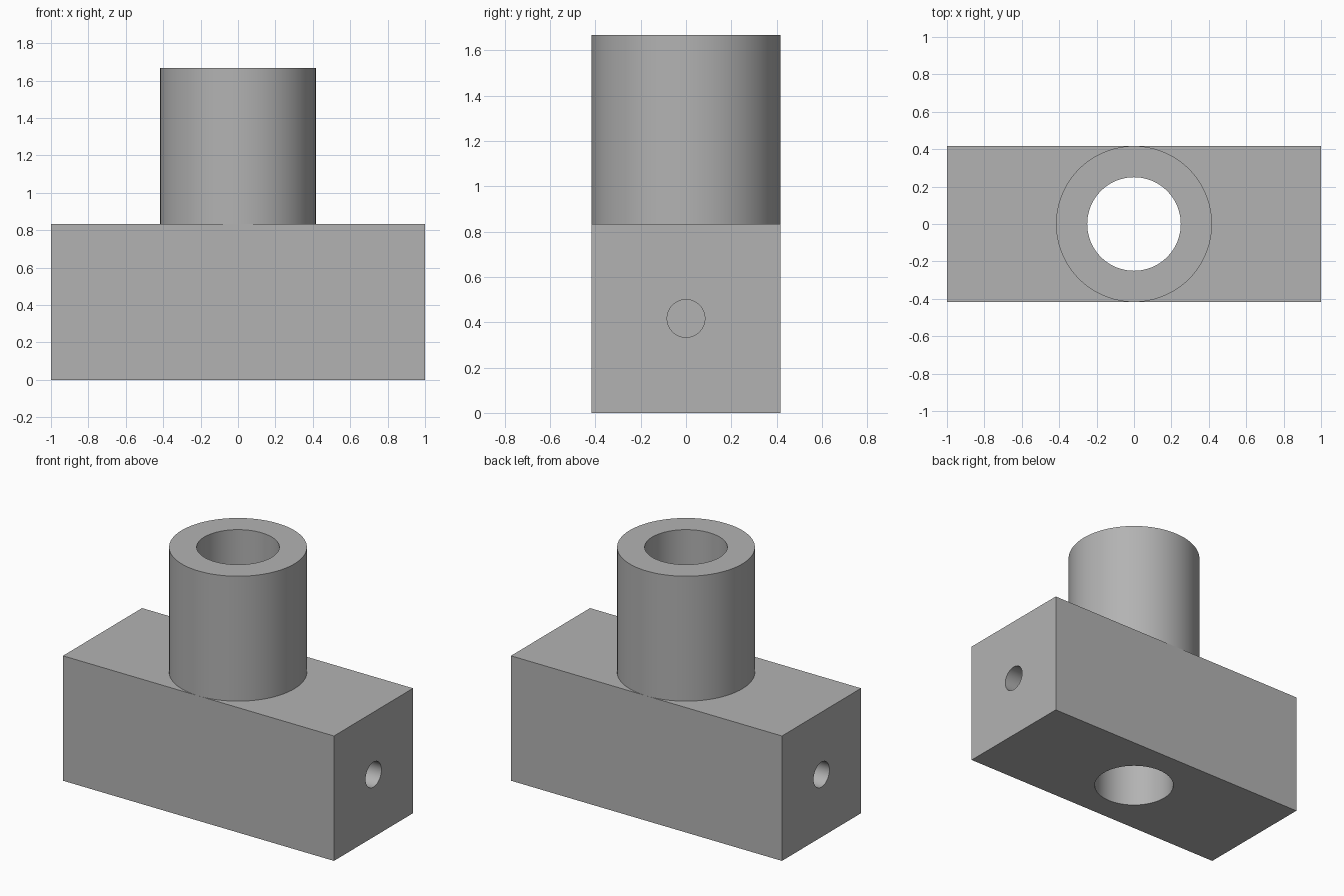
import bpy, bmesh, math
from mathutils import Matrix

cube = bpy.data.objects.get("Cube")
if cube:
    bpy.data.objects.remove(cube, do_unlink=True)

UNIT = 1 / 12            # the long side is 24 units
SIDE = 10 * UNIT         # block depth and height
OUTER, BORE, PIN = 5 * UNIT, 3 * UNIT, UNIT
PIN_DEPTH = 5 * UNIT
SEGMENTS = 96

grey = bpy.data.materials.new("plain grey")
grey.use_nodes = True
color = (0.45, 0.45, 0.45, 1)
grey.diffuse_color = color
grey.node_tree.nodes["Principled BSDF"].inputs["Base Color"].default_value = color


def add_object(name, bm):
    mesh = bpy.data.meshes.new(name)
    bmesh.ops.recalc_face_normals(bm, faces=bm.faces)
    bm.to_mesh(mesh)
    bm.free()
    mesh.materials.append(grey)
    obj = bpy.data.objects.new(name, mesh)
    bpy.context.collection.objects.link(obj)
    return obj


def cylinder(name, radius, depth, matrix):
    bm = bmesh.new()
    bmesh.ops.create_cone(bm, cap_ends=True, segments=SEGMENTS, radius1=radius,
                          radius2=radius, depth=depth, matrix=matrix)
    return add_object(name, bm)


def smooth(obj):
    bpy.ops.object.select_all(action="DESELECT")
    obj.select_set(True)
    bpy.context.view_layer.objects.active = obj
    bpy.ops.object.shade_smooth_by_angle(angle=math.radians(30))


# Base block
bm = bmesh.new()
bmesh.ops.create_cube(bm, size=1, matrix=Matrix.Translation((0, 0, SIDE / 2))
                      @ Matrix.Diagonal((2, SIDE, SIDE, 1)))
block = add_object("base_block", bm)

# Vertical bore and a blind pin hole in each end
cutters = [cylinder("bore_cutter", BORE, 2 * SIDE, Matrix.Translation((0, 0, SIDE / 2)))]
for side, label in ((1, "left"), (-1, "right")):
    place = Matrix.Translation((side, 0, SIDE / 2)) @ Matrix.Rotation(math.pi / 2, 4, "Y")
    cutters.append(cylinder(label + "_pin_cutter", PIN, 2 * PIN_DEPTH, place))

for cutter in cutters:
    mod = block.modifiers.new(cutter.name, "BOOLEAN")
    mod.operation = "DIFFERENCE"
    mod.solver = "EXACT"
    mod.object = cutter
    bpy.context.view_layer.objects.active = block
    bpy.ops.object.modifier_apply(modifier=mod.name)
    bpy.data.objects.remove(cutter, do_unlink=True)
smooth(block)

# Hollow collar standing on the block
bm = bmesh.new()
profile = [(OUTER, SIDE), (OUTER, 2 * SIDE), (BORE, 2 * SIDE), (BORE, SIDE)]
verts = [bm.verts.new((r, 0, z)) for r, z in profile]
edges = [bm.edges.new(pair) for pair in zip(verts, verts[1:])]
bmesh.ops.spin(bm, geom=verts + edges, cent=(0, 0, 0), axis=(0, 0, 1),
               angle=2 * math.pi, steps=SEGMENTS, use_merge=True)
bmesh.ops.remove_doubles(bm, verts=bm.verts, dist=0.0001)
collar = add_object("collar_tube", bm)
# Keep the shell facing outwards
if max(collar.data.polygons, key=lambda p: p.center.z).normal.z < 0:
    collar.data.flip_normals()
smooth(collar)
